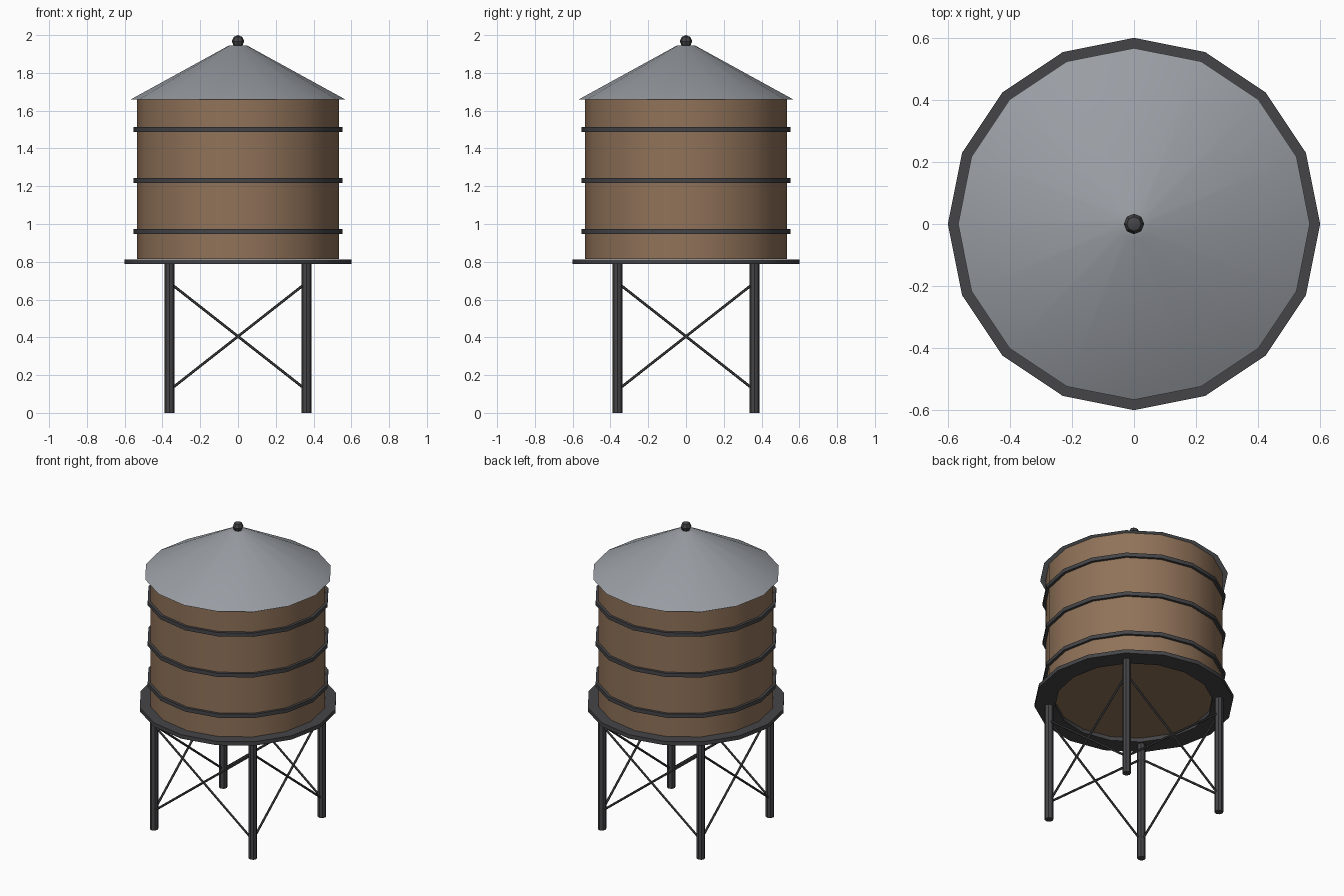
import bpy, bmesh, math
from mathutils import Vector

if "Cube" in bpy.data.objects:
    bpy.data.objects.remove(bpy.data.objects["Cube"])

SIDES = 16


def material(name, rgb):
    m = bpy.data.materials.new(name)
    m.diffuse_color = (*rgb, 1)
    m.use_nodes = True
    m.node_tree.nodes["Principled BSDF"].inputs["Base Color"].default_value = m.diffuse_color
    return m


WOOD = material("wood", (0.28, 0.17, 0.10))
IRON = material("dark_iron", (0.06, 0.06, 0.065))
TIN = material("roof_metal", (0.32, 0.34, 0.37))


def finish(ob, name, mat):
    ob.name = ob.data.name = name
    ob.data.materials.clear()
    ob.data.materials.append(mat)
    bpy.ops.object.select_all(action='DESELECT')
    ob.select_set(True)
    bpy.context.view_layer.objects.active = ob
    bpy.ops.object.shade_smooth_by_angle(angle=math.radians(30))
    return ob


def cone(name, r1, r2, z0, z1, mat, sides=SIDES):
    """Closed cylinder or truncated cone on the z axis."""
    bpy.ops.mesh.primitive_cone_add(vertices=sides, radius1=r1, radius2=r2,
                                    depth=z1 - z0, location=(0, 0, (z0 + z1) / 2))
    return finish(bpy.context.object, name, mat)


def ring(name, r_in, r_out, z0, z1, mat):
    """Rectangular section swept round the z axis."""
    bm = bmesh.new()
    section = [(r_in, z0), (r_out, z0), (r_out, z1), (r_in, z1)]
    loops = []
    for i in range(SIDES):
        a = 2 * math.pi * i / SIDES
        loops.append([bm.verts.new((r * math.cos(a), r * math.sin(a), z)) for r, z in section])
    for i in range(SIDES):
        p, q = loops[i], loops[(i + 1) % SIDES]
        for k in range(4):
            n = (k + 1) % 4
            bm.faces.new((p[k], q[k], q[n], p[n]))
    bmesh.ops.recalc_face_normals(bm, faces=bm.faces)
    me = bpy.data.meshes.new(name)
    bm.to_mesh(me)
    bm.free()
    ob = bpy.data.objects.new(name, me)
    bpy.context.collection.objects.link(ob)
    return finish(ob, name, mat)


def rod(name, a, b, radius, sides, mat):
    """Straight bar between two points."""
    a, b = Vector(a), Vector(b)
    bpy.ops.mesh.primitive_cylinder_add(vertices=sides, radius=radius, depth=(b - a).length,
                                        location=(a + b) / 2)
    ob = bpy.context.object
    ob.rotation_euler = (b - a).to_track_quat('Z', 'Y').to_euler()
    return finish(ob, name, mat)


# Tank, hoops, platform ring
cone("tank", 0.535, 0.535, 0.815, 1.665, WOOD)
for i, z in enumerate((0.96, 1.23, 1.5)):
    ring(f"hoop_{i + 1}", 0.53, 0.552, z - 0.0125, z + 0.0125, IRON)
ring("platform", 0.475, 0.6, 0.787, 0.813, IRON)

# Roof and finial
cone("roof", 0.567, 0.048, 1.66, 1.945, TIN)
bpy.ops.mesh.primitive_uv_sphere_add(segments=8, ring_count=4, radius=0.033,
                                     location=(0, 0, 1.967))
finish(bpy.context.object, "finial", IRON)

# Legs and crossed braces on each side
L = 0.363
corners = [(-L, -L), (L, -L), (L, L), (-L, L)]
for i, (x, y) in enumerate(corners):
    u, v = corners[(i + 1) % 4]
    rod(f"leg_{i + 1}", (x, y, 0), (x, y, 0.79), 0.026, 8, IRON)
    rod(f"brace_up_{i + 1}", (x, y, 0.12), (u, v, 0.69), 0.007, 6, IRON)
    rod(f"brace_down_{i + 1}", (x, y, 0.69), (u, v, 0.12), 0.007, 6, IRON)
